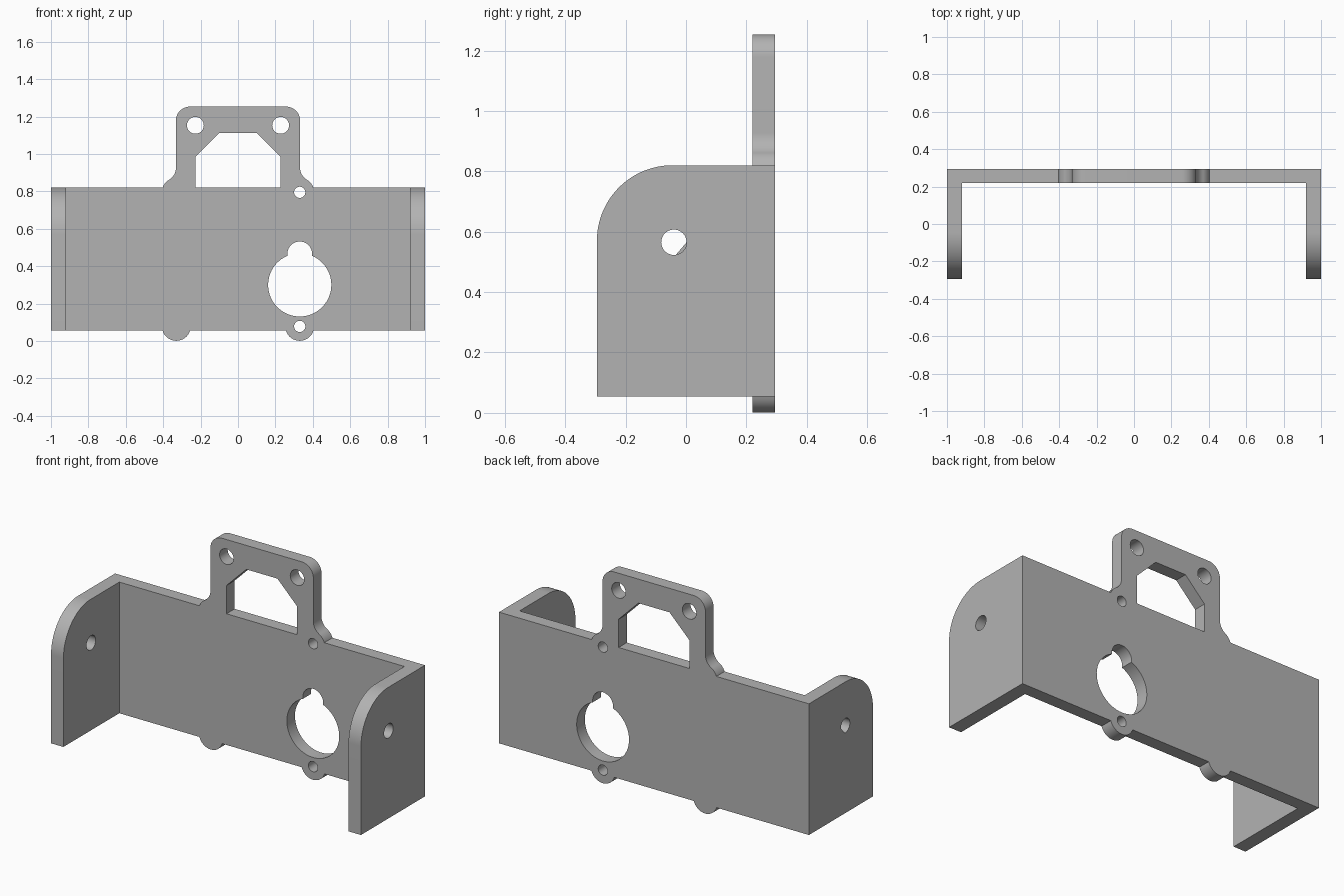
import bpy
import bmesh
from math import sin, cos, asin, atan2, sqrt, pi, radians
from mathutils import Matrix

if "Cube" in bpy.data.objects:
    bpy.data.objects.remove(bpy.data.objects["Cube"])

grey = bpy.data.materials.new("bracket grey")
grey.use_nodes = True
colour = (0.45, 0.45, 0.45, 1)
grey.diffuse_color = colour
grey.node_tree.nodes["Principled BSDF"].inputs["Base Color"].default_value = colour

BASE, TOP = 0.055, 0.82      # lower and upper edge of the sheet
DEPTH, SHEET = 0.295, 0.075  # half depth, back sheet thickness
WALL = 0.08                  # side wall thickness


def arc(cx, cy, r, start, end, n=16):
    steps = [start + (end - start) * i / n for i in range(n + 1)]
    return [(cx + r * cos(a), cy + r * sin(a)) for a in steps]


def circle(cx, cy, r):
    return arc(cx, cy, r, 0, 2 * pi, 40)[:-1]


def sheet(name, loops, thickness, matrix):
    """Flat sheet from an outline and hole loops, with a closed solid mesh."""
    curve = bpy.data.curves.new(name, 'CURVE')
    curve.dimensions = '2D'
    curve.fill_mode = 'BOTH'
    curve.extrude = thickness / 2
    for loop in loops:
        spline = curve.splines.new('POLY')
        spline.points.add(len(loop) - 1)
        for point, (x, y) in zip(spline.points, loop):
            point.co = (x, y, 0, 1)
        spline.use_cyclic_u = True
    source = bpy.data.objects.new(name + "_curve", curve)
    bpy.context.collection.objects.link(source)
    bpy.context.view_layer.update()
    mesh = bpy.data.meshes.new_from_object(source)
    bpy.data.objects.remove(source)
    bm = bmesh.new()
    bm.from_mesh(mesh)
    bmesh.ops.transform(bm, matrix=matrix, verts=bm.verts)
    bmesh.ops.remove_doubles(bm, verts=bm.verts, dist=0.0001)
    bmesh.ops.recalc_face_normals(bm, faces=bm.faces)
    bm.to_mesh(mesh)
    bm.free()
    mesh.name = name
    mesh.materials.clear()
    mesh.materials.append(grey)
    obj = bpy.data.objects.new(name, mesh)
    bpy.context.collection.objects.link(obj)
    return obj


# Back sheet outline: right half with screw lugs, filleted tab, then mirrored
LUG_X, LUG_R, TAB_X, FILLET = 0.33, 0.077, 0.332, 0.075
low_lug, high_lug, tab_top = 0.078, 0.795, 1.253
dip = asin((low_lug - BASE) / LUG_R)
rise = asin((TOP - high_lug) / LUG_R)
fx = TAB_X + FILLET
fz = high_lug + sqrt((LUG_R + FILLET) ** 2 - (fx - LUG_X) ** 2)
meet = atan2(fz - high_lug, fx - LUG_X)
half = arc(LUG_X, low_lug, LUG_R, pi + dip, 2 * pi - dip)
half += [(1, BASE), (1, TOP)]
half += arc(LUG_X, high_lug, LUG_R, rise, meet)
half += arc(fx, fz, FILLET, meet + pi, pi)[1:]
half += arc(TAB_X - FILLET, tab_top - FILLET, FILLET, 0, pi / 2)
outline = half + [(-x, z) for x, z in reversed(half)]

# Keyhole: large opening merged with a small circle above it
big, small, big_z, gap = 0.169, 0.066, 0.30, 0.166
h = (big ** 2 - small ** 2 + gap ** 2) / (2 * gap)
w = sqrt(big ** 2 - h ** 2)
a, b = atan2(h, w), atan2(h - gap, w)
keyhole = arc(LUG_X, big_z, big, pi - a, 2 * pi + a, 48)
keyhole += arc(LUG_X, big_z + gap, small, b, pi - b, 24)[1:-1]

# Chamfered window and round holes
window_half = [(0.228, TOP), (0.228, 0.985), (0.1, 1.113)]
window = window_half + [(-x, z) for x, z in reversed(window_half)]
holes = [keyhole, window,
         circle(LUG_X, low_lug, 0.03), circle(LUG_X, high_lug, 0.03),
         circle(-0.228, 1.153, 0.045), circle(0.228, 1.153, 0.045)]
upright = Matrix.Rotation(pi / 2, 4, 'X')
bracket = sheet("bracket", [outline] + holes, SHEET,
                Matrix.Translation((0, DEPTH - SHEET / 2, 0)) @ upright)

# Side walls with a rounded front upper corner and pivot hole
R = 0.25
profile = [(-DEPTH, BASE), (DEPTH, BASE), (DEPTH, TOP)]
profile += arc(R - DEPTH, TOP - R, R, pi / 2, pi, 32)
sideways = Matrix.Rotation(pi / 2, 4, 'Z') @ upright
for side, name in ((-1, "right_wall"), (1, "left_wall")):
    wall = sheet(name, [profile, circle(-0.04, 0.565, 0.042)], WALL,
                 Matrix.Translation((side * (1 - WALL / 2), 0, 0)) @ sideways)
    # Fold each wall into the single bent sheet
    bpy.context.view_layer.objects.active = bracket
    join = bracket.modifiers.new("join " + name, 'BOOLEAN')
    join.operation = 'UNION'
    join.solver = 'EXACT'
    join.object = wall
    bpy.ops.object.modifier_apply(modifier=join.name)
    bpy.data.objects.remove(wall)

# Tidy flat faces and shade the curved edges smoothly
bm = bmesh.new()
bm.from_mesh(bracket.data)
bmesh.ops.remove_doubles(bm, verts=bm.verts, dist=0.0001)
bmesh.ops.dissolve_limit(bm, angle_limit=radians(0.5), verts=bm.verts, edges=bm.edges)
bm.to_mesh(bracket.data)
bm.free()
bpy.ops.object.select_all(action='DESELECT')
bracket.select_set(True)
bpy.context.view_layer.objects.active = bracket
bpy.ops.object.shade_smooth_by_angle(angle=radians(30))
